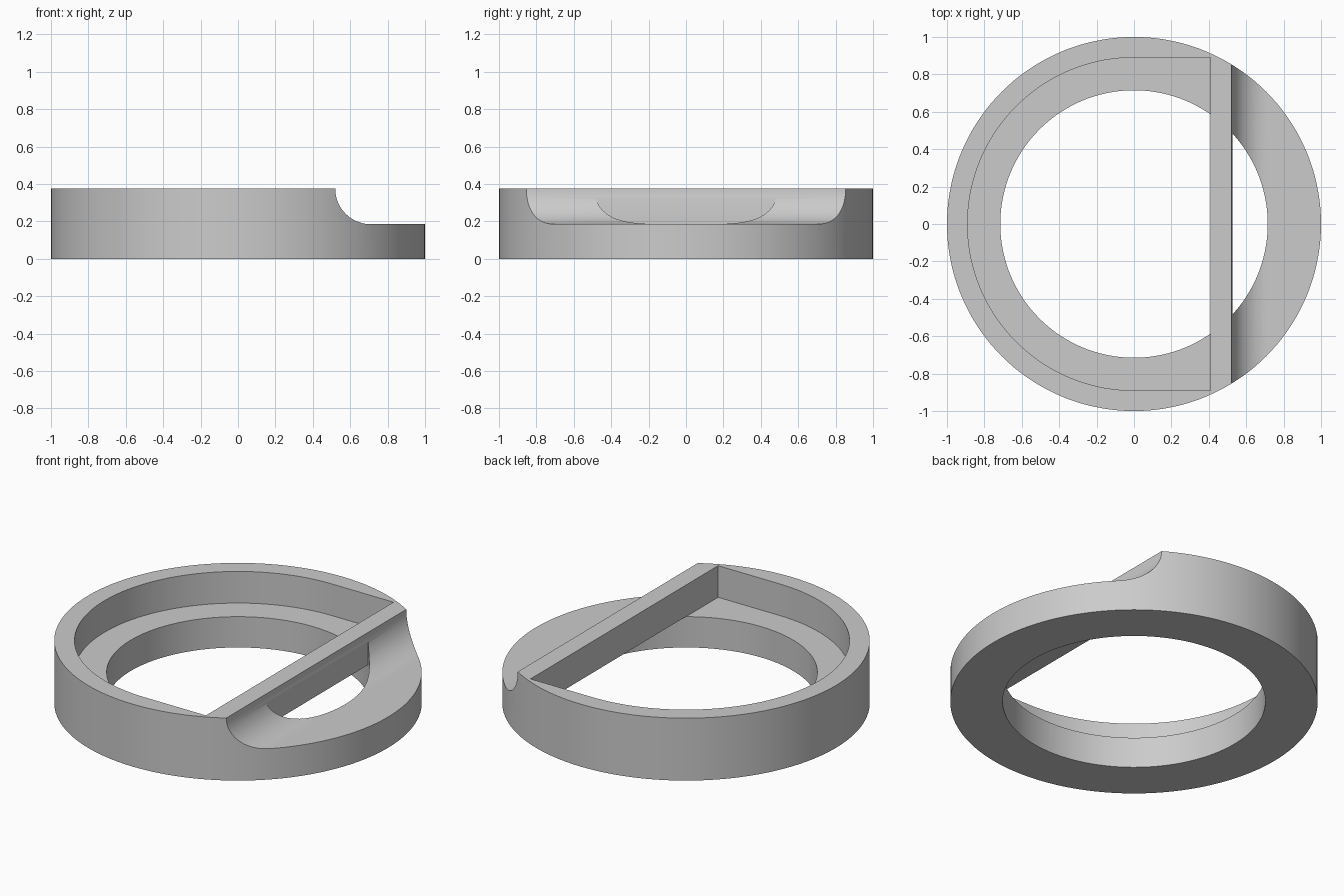
import bpy
import bmesh
from math import cos, sin, pi, radians

cube = bpy.data.objects.get("Cube")
if cube:
    bpy.data.objects.remove(cube, do_unlink=True)

HEIGHT, FLOOR = 0.375, 0.185
BAR_IN, BAR_OUT, NOTCH = 0.41, 0.527, 0.52
HOLE, RECESS = 0.715, 0.89
FILLET = HEIGHT - FLOOR

grey = bpy.data.materials.new("plain grey")
grey.use_nodes = True
colour = (0.6, 0.6, 0.6, 1)
grey.diffuse_color = colour
grey.node_tree.nodes["Principled BSDF"].inputs["Base Color"].default_value = colour


def arc(cx, cy, r, start, end, n):
    """Points along an arc, angles in degrees."""
    steps = [radians(start + (end - start) * i / n) for i in range(n + 1)]
    return [(cx + r * cos(a), cy + r * sin(a)) for a in steps]


def prism(name, outline, low, high, axis="z"):
    """Extrude an outline along z, or an xz outline along y."""
    bm = bmesh.new()
    place = (lambda a, b: (a, b, low)) if axis == "z" else (lambda a, b: (a, low, b))
    face = bm.faces.new([bm.verts.new(place(a, b)) for a, b in outline])
    grown = bmesh.ops.extrude_face_region(bm, geom=[face])["geom"]
    shift = (0, 0, high - low) if axis == "z" else (0, high - low, 0)
    bmesh.ops.translate(bm, vec=shift, verts=[g for g in grown if isinstance(g, bmesh.types.BMVert)])
    bmesh.ops.recalc_face_normals(bm, faces=bm.faces)
    mesh = bpy.data.meshes.new(name)
    bm.to_mesh(mesh)
    bm.free()
    mesh.materials.append(grey)
    obj = bpy.data.objects.new(name, mesh)
    bpy.context.collection.objects.link(obj)
    return obj


def activate(obj):
    bpy.ops.object.select_all(action="DESELECT")
    obj.select_set(True)
    bpy.context.view_layer.objects.active = obj


def cut(target, cutter):
    """Subtract the cutter and discard it."""
    cutter.hide_render = True
    mod = target.modifiers.new("cut", "BOOLEAN")
    mod.operation, mod.solver, mod.object = "DIFFERENCE", "EXACT", cutter
    activate(target)
    bpy.ops.object.modifier_apply(modifier=mod.name)
    bpy.data.objects.remove(cutter, do_unlink=True)


# Round body
ring = prism("ring_housing", arc(0, 0, 1, 0, 360, 144)[:-1], 0, HEIGHT)

# D-shaped recess behind the cross bar
d_shape = arc(0, 0, RECESS, 90, 270, 72) + [(BAR_IN, -RECESS), (BAR_IN, RECESS)]
cut(ring, prism("recess_cutter", d_shape, FLOOR, 1))

# Lowered side with a concave fillet up to the bar
step = arc(NOTCH + FILLET, HEIGHT, FILLET, 180, 270, 20)
step += [(1.5, FLOOR), (1.5, 1), (NOTCH, 1)]
cut(ring, prism("notch_cutter", step, -1.5, 1.5, "y"))

# Centre hole, passing underneath the cross bar
hole = prism("hole_cutter", arc(0, 0, HOLE, 0, 360, 120)[:-1], -0.2, 0.8)
keep = [(-1.5, -1.5), (BAR_OUT, -1.5), (BAR_OUT, 1.5), (-1.5, 1.5)]
cut(hole, prism("bar_keeper", keep, FLOOR + 0.001, 1.2))
cut(ring, hole)

activate(ring)
bpy.ops.object.shade_smooth_by_angle(angle=radians(30))
